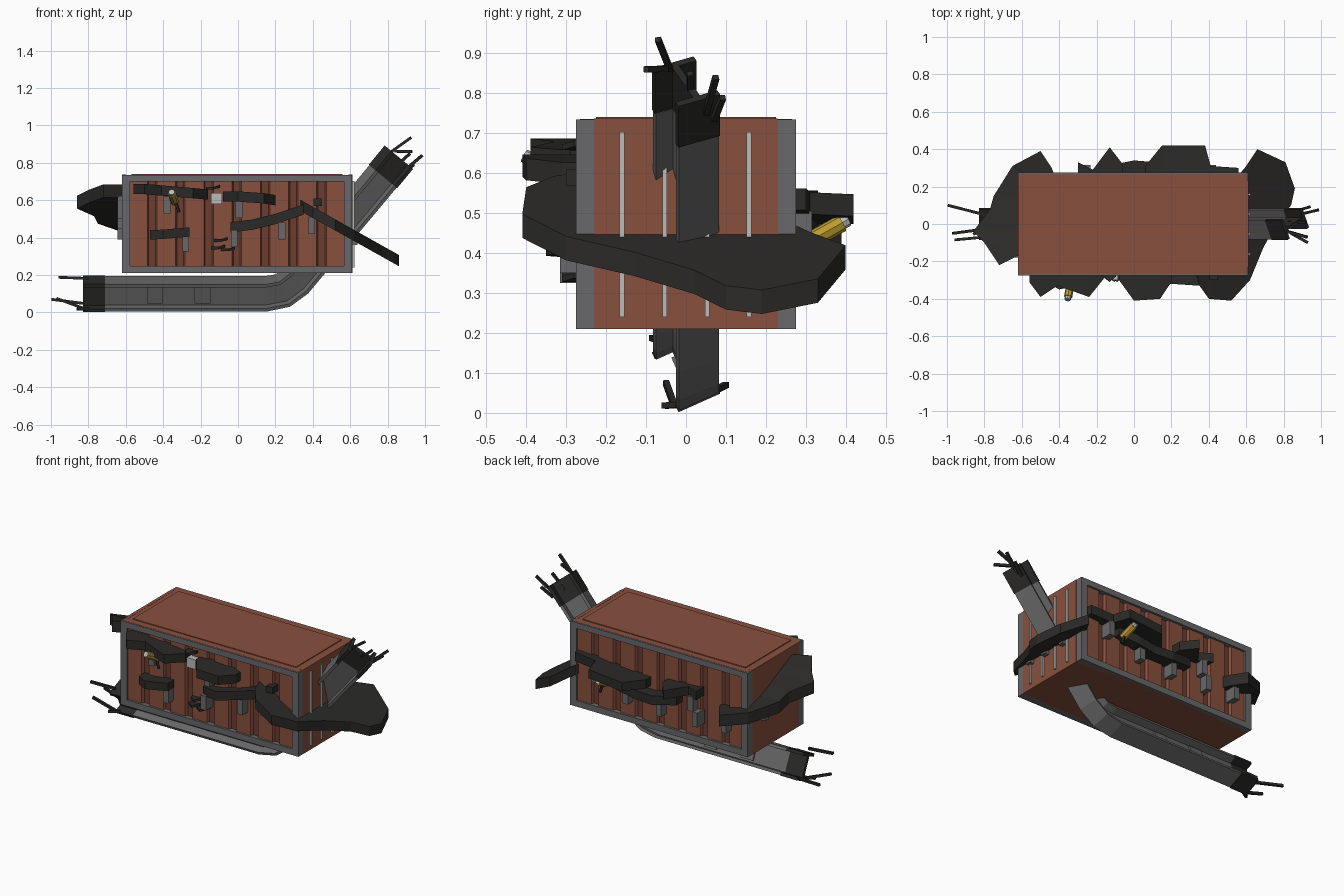
import bpy, bmesh, math
from mathutils import Vector

if "Cube" in bpy.data.objects:
    bpy.data.objects.remove(bpy.data.objects["Cube"])


def material(name, rgb):
    m = bpy.data.materials.new(name)
    m.diffuse_color = (*rgb, 1)
    m.use_nodes = True
    m.node_tree.nodes["Principled BSDF"].inputs["Base Color"].default_value = m.diffuse_color
    return m


RUST = material("rust_red", (.25, .08, .047))
RUST_DARK = material("rust_red_shadow", (.15, .048, .03))
STEEL = material("steel", (.14, .14, .145))
DARK = material("charred", (.024, .023, .021))
PALE = material("pale_metal", (.5, .5, .48))
YELLOW = material("yellow", (.5, .33, .03))


def build(name, verts, faces, mat):
    me = bpy.data.meshes.new(name)
    me.from_pydata([tuple(v) for v in verts], [], faces)
    bm = bmesh.new()
    bm.from_mesh(me)
    bmesh.ops.recalc_face_normals(bm, faces=bm.faces)
    bm.to_mesh(me)
    bm.free()
    me.materials.append(mat)
    ob = bpy.data.objects.new(name, me)
    bpy.context.collection.objects.link(ob)
    return ob


def box(name, x, y, z, mat):
    v = [(a, b, c) for a in x for b in y for c in z]
    f = [(0, 1, 3, 2), (4, 6, 7, 5), (0, 4, 5, 1), (2, 3, 7, 6), (0, 2, 6, 4), (1, 5, 7, 3)]
    return build(name, v, f, mat)


def loft(name, rings, mat):
    """Skin a list of equal-length rings and cap both ends."""
    n = len(rings[0])
    f = [(i * n + j, i * n + (j + 1) % n, (i + 1) * n + (j + 1) % n, (i + 1) * n + j)
         for i in range(len(rings) - 1) for j in range(n)]
    last = (len(rings) - 1) * n
    f += [tuple(range(n)), tuple(range(last, last + n))]
    return build(name, [p for r in rings for p in r], f, mat)


def slab(name, pairs, thick=.055, mat=DARK):
    """Broken plate given as (inner point, outer point) stations."""
    h = Vector((0, 0, thick / 2))
    loft(name, [(Vector(a) - h, Vector(b) - h, Vector(b) + h, Vector(a) + h) for a, b in pairs], mat)


def side_slab(name, side, stations, thick=.055):
    """Plate along a long wall; stations are (x, reach, z)."""
    slab(name, [((x, side * .25, z), (x, side * r, z)) for x, r, z in stations], thick)


def rod(name, a, b, r, mat, sides=6):
    a, b = Vector(a), Vector(b)
    d = (b - a).normalized()
    u = d.orthogonal().normalized()
    w = d.cross(u)
    ang = [2 * math.pi * k / sides for k in range(sides)]
    loft(name, [[p + r * (math.cos(t) * u + math.sin(t) * w) for t in ang] for p in (a, b)], mat)


# Container shell and roof
box("container_body", (-.612, .602), (-.245, .245), (.212, .733), RUST_DARK)
box("roof_panel", (-.615, .605), (-.266, .266), (.722, .736), RUST)
box("roof_inset", (-.57, .56), (-.225, .225), (.735, .741), RUST)
box("floor_panel", (-.615, .605), (-.262, .262), (.21, .225), RUST)
for nm, x in (("left_end", (-.62, -.6)), ("right_end", (.59, .611))):
    box(nm, x, (-.23, .23), (.21, .737), RUST)

# Frame rails, posts and corrugated ribs on both long sides
for s, tag in ((-1, "front"), (1, "back")):
    y = sorted((s * .23, s * .275))
    box(tag + "_top_rail", (-.62, .61), y, (.699, .735), STEEL)
    box(tag + "_bottom_rail", (-.62, .61), y, (.21, .248), STEEL)
    box(tag + "_left_post", (-.62, -.577), y, (.21, .735), STEEL)
    box(tag + "_right_post", (.567, .61), y, (.21, .735), STEEL)
    for i in range(8):
        c = -.535 + i * .151
        prof = ((c - .06, .24), (c - .05, .262), (c + .05, .262), (c + .06, .24))
        loft(f"{tag}_rib_{i}", [[(px, s * py, z) for px, py in prof] for z in (.24, .705)], RUST)

# Lock bars on the door end
for i, y in enumerate((-.16, -.053, .053, .158)):
    box(f"door_bar_{i}", (.605, .622), (y - .006, y + .006), (.24, .703), PALE)

# Bent, rolled I-beam passing under and up through the container
path = [(-.83, .1), (-.71, .1), (.15, .1), (.24, .117), (.31, .17), (.775, .727), (.86, .83)]
W, H, T = .055, .079, .009
half = [(-W, -H), (W, -H), (W, -H + 2 * T), (T, -H + 2 * T)]
section = half + [(T, H - 2 * T), (W, H - 2 * T), (W, H), (-W, H), (-W, H - 2 * T),
                  (-T, H - 2 * T), (-T, -H + 2 * T), (-W, -H + 2 * T)]
ROLL = math.radians(24)


def beam_ring(i, k=1.0):
    p = Vector((path[i][0], 0, path[i][1]))
    t = Vector((0, 0))
    if i:
        t += (Vector(path[i]) - Vector(path[i - 1])).normalized()
    if i < len(path) - 1:
        t += (Vector(path[i + 1]) - Vector(path[i])).normalized()
    t.normalize()
    up, side = Vector((-t.y, 0, t.x)), Vector((0, 1, 0))
    u = math.cos(ROLL) * side + math.sin(ROLL) * up
    v = math.cos(ROLL) * up - math.sin(ROLL) * side
    return [p + k * (a * u + b * v) for a, b in section]


loft("bent_beam", [beam_ring(i) for i in range(1, 6)], STEEL)
loft("beam_charred_left", [beam_ring(i, 1.04) for i in (0, 1)], DARK)
loft("beam_charred_right", [beam_ring(i, 1.04) for i in (5, 6)], DARK)
for i, x in enumerate((-.445, -.19)):
    ob = box(f"beam_web_plate_{i}", (x - .042, x + .042), (-.018, .018), (-.05, .05), STEEL)
    ob.location = (0, 0, .1)
    ob.rotation_euler.x = ROLL

# Bent reinforcing rods at the beam ends
rods = [((-.8, -.07, .182), (-.96, -.085, .188)), ((-.8, .05, .045), (-.995, .1, .07)),
        ((-.82, -.03, .02), (-.97, -.05, .075)), ((-.8, -.02, .02), (-.86, -.055, .018)),
        ((.82, -.04, .86), (.925, -.07, .935)), ((.84, -.05, .862), (.93, -.1, .86)),
        ((.88, .05, .75), (.985, .075, .84)), ((.87, .07, .735), (.94, .092, .79)),
        ((.83, .01, .77), (.92, .01, .85))]
for i, (a, b) in enumerate(rods):
    rod(f"rebar_{i}", a, b, .0105, DARK, 4)

# Broken plates on the front wall
side_slab("front_slab_upper_left", -1, [(-.56, .31, .66), (-.5, .39, .66), (-.41, .33, .652), (-.24, .39, .638), (-.16, .29, .63)])
side_slab("front_slab_upper_mid", -1, [(-.08, .3, .62), (0, .41, .62), (.14, .4, .61), (.2, .31, .6)])
side_slab("front_slab_lower_left", -1, [(-.47, .31, .415), (-.4, .35, .418), (-.26, .32, .43)], .05)
side_slab("front_slab_rising", -1, [(-.04, .29, .455), (.08, .33, .47), (.2, .32, .5), (.35, .33, .55)])
for i, (x, z) in enumerate(((-.09, .385), (-.105, .345), (-.05, .335), (-.13, .665))):
    side_slab(f"front_shard_{i}", -1, [(x - .04, .28, z), (x, .31, z), (x + .035, .28, z + .01)], .014)

# Broken plates on the back wall
side_slab("back_slab_upper", 1, [(.56, .3, .535), (.41, .31, .525), (.38, .42, .52), (.15, .42, .5), (.06, .31, .5)])
side_slab("back_slab_sagging", 1, [(.36, .3, .475), (.24, .33, .445), (.12, .33, .425), (0, .34, .425), (-.15, .31, .45)])
side_slab("back_slab_small", 1, [(-.06, .32, .52), (-.13, .41, .52), (-.22, .29, .525), (-.3, .33, .53)])

# Large plates wrapping the two ends
right = [((.33, -.25), (.35, -.33)), ((.4, -.25), (.4, -.4)), ((.5, -.25), (.52, -.41)),
         ((.58, -.24), (.62, -.3)), ((.59, -.12), (.69, -.13)), ((.59, 0), (.77, .02)),
         ((.59, .1), (.84, .1)), ((.59, .17), (.86, .19)), ((.59, .22), (.81, .33)),
         ((.58, .25), (.66, .4)), ((.55, .25), (.6, .31))]
slab("right_end_slab", [[(x, y, .552 - .56 * (x - .37)) for x, y in pr] for pr in right], .06)
left = [((-.42, .25), (-.44, .3), .45), ((-.5, .25), (-.5, .39), .45), ((-.59, .25), (-.65, .31), .475),
        ((-.6, .15), (-.75, .15), .51), ((-.6, .05), (-.77, .08), .55), ((-.6, -.03), (-.86, -.04), .59),
        ((-.6, -.09), (-.8, -.1), .62), ((-.6, -.16), (-.72, -.22), .65)]
slab("left_end_slab", [((*a, z), (*b, z)) for a, b, z in left], .07)

# Support brackets below the plates
for s, tag, spots in ((-1, "front", ((-.38, .575), (-.28, .37), (.005, .55), (-.02, .395), (.235, .435), (.395, .465))),
                      (1, "back", ((.42, .46), (.2, .385), (-.03, .37), (-.25, .46), (-.28, .37), (-.48, .385)))):
    for i, (x, z) in enumerate(spots):
        box(f"{tag}_bracket_{i}", (x - .018, x + .018), sorted((s * .24, s * .315)), (z - .045, z + .045), STEEL)
for i, (y, z) in enumerate(((-.16, .56), (-.03, .51), (.12, .45))):
    box(f"left_bracket_{i}", (-.645, -.61), (y - .018, y + .018), (z - .06, z + .06), STEEL)
    box(f"right_bracket_{i}", (.6, .64), (y - .01, y + .025), (.36, .42), STEEL)
box("pale_plate", (-.145, -.085), (-.3, -.24), (.58, .64), PALE)
box("dark_block", (.405, .45), (-.3, -.24), (.57, .61), DARK)

# Yellow lamps with pale tips and dark stems
for tag, x, s, z in (("front", -.35, -1, .62), ("back", .33, 1, .46)):
    rod(tag + "_lamp", (x + .012, s * .31, z - .03), (x - .002, s * .39, z + .015), .022, YELLOW, 8)
    rod(tag + "_lamp_tip", (x - .002, s * .389, z + .015), (x - .005, s * .405, z + .024), .017, PALE, 8)
    rod(tag + "_lamp_stem", (x + .012, s * .33, z - .02), (x + .035, s * .33, z - .085), .009, DARK, 5)
